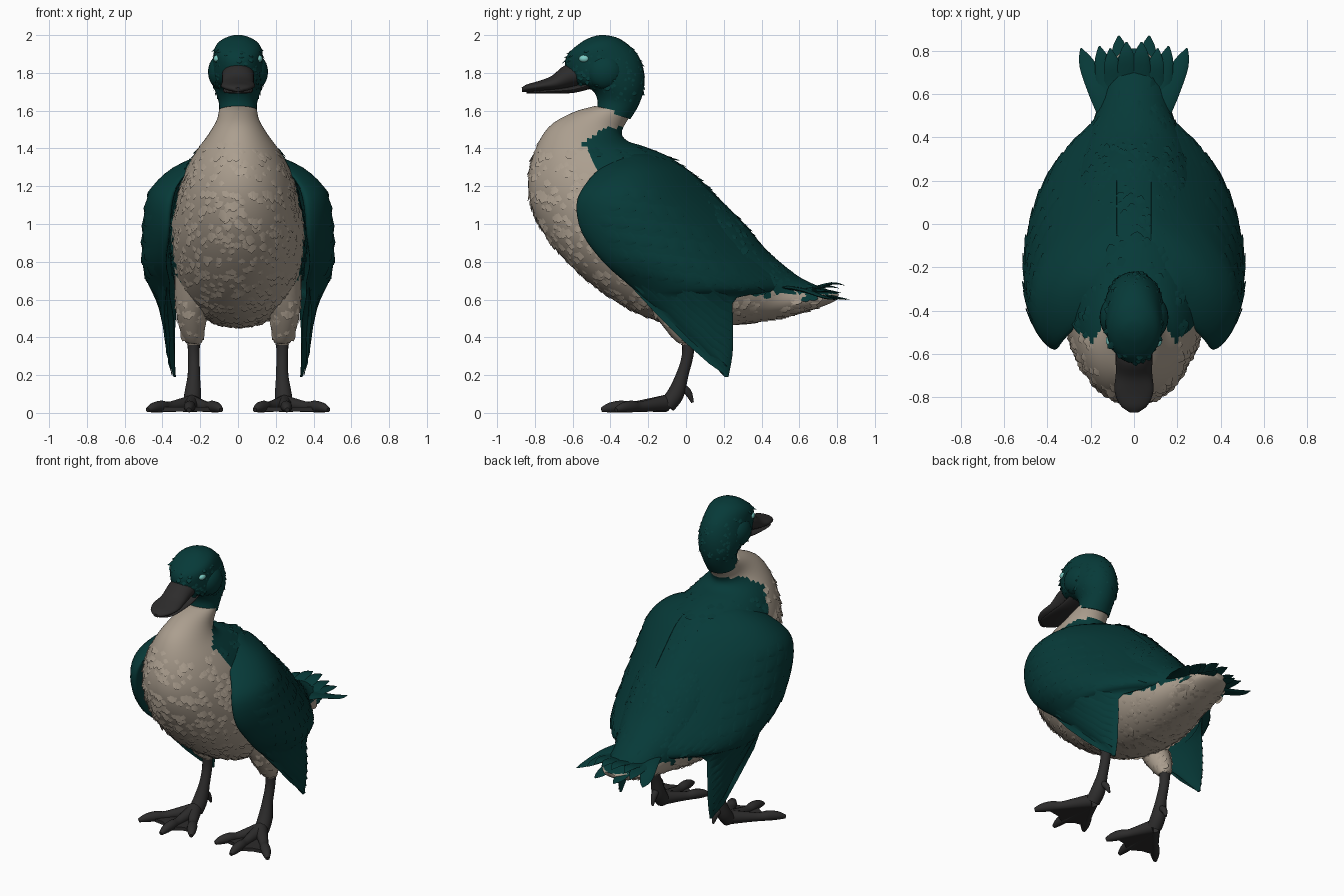
import bpy, bmesh, math, random
from mathutils import Vector
from mathutils.bvhtree import BVHTree

random.seed(4)
if "Cube" in bpy.data.objects:
    bpy.data.objects.remove(bpy.data.objects["Cube"])


def material(name, rgb):
    m = bpy.data.materials.new(name)
    m.use_nodes = True
    m.diffuse_color = (*rgb, 1)
    b = m.node_tree.nodes["Principled BSDF"]
    b.inputs["Base Color"].default_value = (*rgb, 1)
    b.inputs["Roughness"].default_value = 0.8
    return m


TEAL = material("teal plumage", (0.002, 0.042, 0.04))
BEIGE = material("beige plumage", (0.41, 0.345, 0.275))
DARK = material("charcoal bill and feet", (0.026, 0.025, 0.025))
EYE = material("pale turquoise eye", (0.2, 0.6, 0.55))


def build(name, verts, faces, mats, slots=None, mirror=False, solid=True):
    mesh = bpy.data.meshes.new(name)
    mesh.from_pydata(verts, [], faces)
    for m in mats:
        mesh.materials.append(m)
    if slots:
        mesh.polygons.foreach_set("material_index", slots)
    if solid:
        bm = bmesh.new()
        bm.from_mesh(mesh)
        bmesh.ops.recalc_face_normals(bm, faces=bm.faces)
        bm.to_mesh(mesh)
        bm.free()
    mesh.shade_smooth()
    mesh.set_sharp_from_angle(angle=math.radians(50))
    obj = bpy.data.objects.new(name, mesh)
    bpy.context.collection.objects.link(obj)
    if mirror:
        obj.modifiers.new("mirror", "MIRROR").use_mirror_merge = False
    return obj


def smooth(rows, steps):
    # Catmull-Rom interpolation of tuples of numbers
    out = []
    for i in range(len(rows) - 1):
        a, b, c, d = (rows[min(max(i + k, 0), len(rows) - 1)] for k in (-1, 0, 1, 2))
        for s in range(steps):
            t = s / steps
            out.append([q + t / 2 * (r - p + t * (2*p - 5*q + 4*r - e + t * (3*(q - r) + e - p)))
                        for p, q, r, e in zip(a, b, c, d)])
    return out + [list(rows[-1])]


def skin(name, rings, mats, rule=None, mirror=False):
    n = len(rings[0])
    verts = [v for r in rings for v in r]
    faces = [(i*n + j, i*n + (j+1) % n, (i+1)*n + (j+1) % n, (i+1)*n + j)
             for i in range(len(rings) - 1) for j in range(n)]
    faces += [tuple(range(n)), tuple(range(len(verts) - n, len(verts)))]
    obj = build(name, verts, faces, mats, None, mirror)
    if rule:
        for p in obj.data.polygons:
            p.material_index = int(rule(p.center))
    return obj


def ellipse(c, u, v, n):
    return [c + u * math.cos(2*math.pi*j/n) + v * math.sin(2*math.pi*j/n) for j in range(n)]


def profile(name, rows, mats, n=40, steps=4, rule=None):
    # each row: upper outline y, z; lower outline y, z; half width
    rings = []
    for y0, z0, y1, z1, w in smooth(rows, steps):
        a, b = Vector((0, y0, z0)), Vector((0, y1, z1))
        rings.append(ellipse((a + b) / 2, Vector((w, 0, 0)), (a - b) / 2, n))
    return skin(name, rings, mats, rule)


def tube(name, rows, mat, n=14, steps=4, flat=1.0):
    # each row: x, y, z, radius
    pts = smooth(rows, steps)
    rings = []
    for i, p in enumerate(pts):
        d = Vector(pts[min(i+1, len(pts)-1)][:3]) - Vector(pts[max(i-1, 0)][:3])
        u = d.cross(Vector((0, 0, 1)))
        u = u.normalized() if u.length > 1e-5 else Vector((1, 0, 0))
        v = u.cross(d).normalized()
        rings.append(ellipse(Vector(p[:3]), u * p[3], v * p[3] * flat, n))
    return skin(name, rings, [mat], None, True)


VANE = [(0, .5), (.3, .9), (.6, 1), (.85, .7), (1, .12)]


def strip_faces(base):
    return [(base + 3*r + k, base + 3*r + k + 1, base + 3*r + k + 4, base + 3*r + k + 3)
            for r in range(len(VANE) - 1) for k in (0, 1)]


def plumage(name, source, count, length, width, z_range, mirror=False):
    # small overlapping feathers laid over a surface, swept back towards the tail
    polys = [p for p in source.data.polygons
             if z_range[0] < p.center.z < z_range[1] and p.center.y < .66]
    verts, faces, slots = [], [], []
    for p in random.choices(polys, [q.area for q in polys], k=count):
        n, y = p.normal, p.center.y
        flow = Vector((0, .6 + y, -.8 + max(y, 0)))
        d = flow - n * n.dot(flow)
        if d.length < .15:
            continue
        corner = source.data.vertices[random.choice(p.vertices)].co
        at = p.center.lerp(corner, random.random())
        d = (d.normalized() + n.cross(d) * random.uniform(-.3, .3)).normalized()
        side, size = d.cross(n), random.uniform(.75, 1.2)
        base = len(verts)
        for s, w in VANE:
            for k in (-1, 0, 1):
                lift = -.006 + s * .010 - abs(k) * .005 * w
                verts.append(at + d * s * length * size + side * k * w * width * size + n * lift)
        new = strip_faces(base)
        faces += new
        slots += [p.material_index] * len(new)
    build(name, verts, faces, list(source.data.materials), slots, mirror, False)


# Body: breast, back and tail root
def back_colour(c):
    below_collar = c.z < min(1.51, 1.5 + .7 * (c.y + .45))
    return below_collar and c.z > .63 and c.y > -.53 + .45 * (1.4 - c.z)


body = profile("body", [
    (-.29, 1.58, -.48, 1.625, .10), (-.34, 1.49, -.60, 1.59, .115), (-.31, 1.44, -.73, 1.51, .155),
    (-.22, 1.41, -.81, 1.36, .222), (-.08, 1.35, -.835, 1.18, .285), (.07, 1.24, -.78, 1.0, .33),
    (.20, 1.11, -.66, .83, .36), (.31, 1.0, -.46, .65, .36), (.42, .87, -.22, .51, .33),
    (.52, .78, .05, .455, .26), (.60, .72, .30, .47, .19), (.68, .68, .55, .51, .15),
    (.76, .65, .74, .57, .10), (.81, .63, .80, .60, .04)], [BEIGE, TEAL], n=56, rule=back_colour)
plumage("body_feathers", body, 1500, .08, .025, (0, 1.46))

# Head and neck
head = profile("head", [
    (-.295, 1.555, -.47, 1.61, .10), (-.25, 1.63, -.47, 1.66, .102), (-.222, 1.72, -.50, 1.71, .125),
    (-.225, 1.82, -.60, 1.75, .14), (-.265, 1.91, -.64, 1.83, .133), (-.35, 1.98, -.625, 1.90, .118),
    (-.43, 2.0, -.55, 1.965, .06), (-.47, 1.998, -.50, 1.99, .015)], [TEAL], n=32)
plumage("head_feathers", head, 200, .04, .014, (1.68, 1.95))


def ball(name, loc, scale, mat):
    bm = bmesh.new()
    bmesh.ops.create_uvsphere(bm, u_segments=20, v_segments=12, radius=1)
    verts = [Vector(a * b + c for a, b, c in zip(v.co, scale, loc)) for v in bm.verts]
    faces = [[v.index for v in f.verts] for f in bm.faces]
    bm.free()
    build(name, verts, faces, [mat], None, True)


ball("cheeks", (.085, -.43, 1.805), (.074, .10, .095), TEAL)
ball("eyes", (.106, -.537, 1.875), (.024, .03, .021), EYE)

# Bill, with separate upper and lower halves
profile("upper_bill", [
    (-.54, 1.86, -.49, 1.745, .085), (-.64, 1.84, -.58, 1.73, .085), (-.71, 1.785, -.67, 1.71, .084),
    (-.78, 1.757, -.76, 1.705, .09), (-.84, 1.74, -.83, 1.70, .064), (-.87, 1.722, -.867, 1.70, .02)],
    [DARK], n=24)
profile("lower_bill", [
    (-.50, 1.76, -.49, 1.72, .075), (-.60, 1.73, -.59, 1.695, .078), (-.70, 1.715, -.70, 1.69, .078),
    (-.80, 1.705, -.80, 1.69, .068), (-.845, 1.70, -.845, 1.692, .025)], [DARK], n=24)

# Wings: each row is height, front y, back y, front x, middle x, back x, thickness
wing_rows = [
    (1.37, -.34, -.16, .14, .16, .08, .03), (1.30, -.45, -.01, .25, .28, .08, .06),
    (1.20, -.54, .10, .335, .365, .08, .08), (1.10, -.58, .20, .365, .395, .08, .085),
    (.95, -.55, .335, .375, .415, .08, .08), (.80, -.44, .47, .39, .42, .07, .07),
    (.70, -.33, .53, .37, .41, .10, .06), (.645, -.265, .51, .365, .40, .13, .045),
    (.61, -.23, .27, .365, .40, .31, .035), (.50, -.11, .25, .345, .38, .33, .03),
    (.40, .0, .25, .345, .365, .335, .025), (.30, .10, .245, .34, .355, .335, .02),
    (.19, .205, .225, .335, .335, .335, .008)]
rings = []
for z, yf, yb, xf, xm, xb, th in smooth(wing_rows, 3):
    ctrl, ring = 2 * xm - (xf + xb) / 2, []
    for j in range(40):
        a = 2 * math.pi * j / 40
        s = (1 - math.cos(a)) / 2
        x = xf * (1-s)**2 + 2 * ctrl * s * (1-s) + xb * s * s
        ring.append(Vector((x + th * math.sin(a) * (1 - .5 * s), yf + (yb - yf) * s, z)))
    rings.append(ring)
wing = skin("wings", rings, [TEAL], None, True)
tree = BVHTree.FromPolygons([v.co for v in wing.data.vertices],
                            [p.vertices[:] for p in wing.data.polygons])

# Wing feathers draped over the outer wing surface
verts, faces = [], []


def drape(start, end, width):
    a, b = Vector((0, *start)), Vector((0, *end))
    side = (b - a).normalized().cross(Vector((1, 0, 0))) * width
    base, x = len(verts), None
    for s, w in VANE:
        for k in (0, -1, 1):
            p = a.lerp(b, s) + side * k * w
            hit = tree.ray_cast(Vector((1, p.y, p.z)), Vector((-1, 0, 0)))[0]
            if hit:
                x = hit.x
            if x is None:
                return
            p.x = x - .003 + s * .012 - abs(k) * .005
            verts.append(p)
        verts[-3], verts[-2] = verts[-2], verts[-3]
    faces.extend(strip_faces(base))


for row in range(6):
    for i in range(10):
        y = -.53 + .085 * i + .04 * (row % 2)
        z = 1.24 - .085 * row - .12 * i * .085
        if y + z < 1.0:
            drape((y, z), (y + .14, z - .075), .04)
for i in range(9):
    t = i / 8
    drape((-.30 + .28 * t, .70 + .06 * t), (.215 + .03 * t, .20 + .38 * t), .03)
for i in range(7):
    t = i / 6
    drape((-.05 + .2 * t, .80 + .13 * t), (.26 + .2 * t, .655 + .06 * t), .034)
build("wing_feathers", verts, faces, [TEAL], None, True, False)

# Tail fan
for i, (bx, tx, ty, tz) in enumerate([(.11, .245, .81, .60), (.09, .16, .82, .635),
                                      (.05, .07, .868, .60), (.03, .035, .84, .675),
                                      (.07, .11, .81, .66)]):
    tube(f"tail_feather_{i + 1}", [
        (bx, .48, .67, .045), (bx * .6 + tx * .4, .62, .65, .05),
        (bx * .2 + tx * .8, ty - .07, tz + .01, .036), (tx, ty, tz, .004)],
        TEAL, n=10, flat=.2)

# Legs and feet
thighs = tube("thighs", [(.22, -.14, .72, .12), (.245, -.10, .58, .09), (.242, -.035, .46, .07),
                         (.235, .005, .39, .05), (.235, .01, .36, .035)], BEIGE, n=18)
plumage("thigh_feathers", thighs, 90, .06, .02, (.42, .66), True)
tube("shanks", [(.235, .012, .40, .036), (.234, .008, .30, .031), (.234, -.02, .20, .033),
                (.24, -.055, .10, .045), (.245, -.10, .04, .045)], DARK)
tube("hind_toes", [(.235, -.03, .14, .022), (.23, .01, .11, .02), (.225, .035, .055, .007)], DARK, n=10)
ankle = (.245, -.11)
tips = [(.095, -.36), (.26, -.435), (.47, -.36)]
for word, (tx, ty) in zip(("inner", "middle", "outer"), tips):
    dx, dy = tx - ankle[0], ty - ankle[1]
    tube(word + "_toes", [(ankle[0] + dx * s, ankle[1] + dy * s, z, r) for s, z, r in
                          ((0, .05, .045), (.3, .04, .034), (.55, .032, .027),
                           (.72, .034, .031), (.9, .028, .026), (1.04, .016, .012))], DARK, n=12)

# Webbing between the toes, scalloped at the front
for word, (p, q) in zip(("inner", "outer"), (tips[:2], tips[1:])):
    mid = [(p[k] + q[k] + ankle[k] * .9) / 2.9 for k in (0, 1)]
    edge = [ankle] + [tuple(ankle[k] + (e[k] - ankle[k]) * f for k in (0, 1))
                      for e, f in ((p, .8), (mid, 1.08), (q, .8))]
    web = [(x, y, z) for z in (.008, .03) for x, y in edge]
    build(word + "_webs", web, [(0, 1, 2, 3), (4, 5, 6, 7)] +
          [(i, (i+1) % 4, (i+1) % 4 + 4, i + 4) for i in range(4)], [DARK], None, True)
